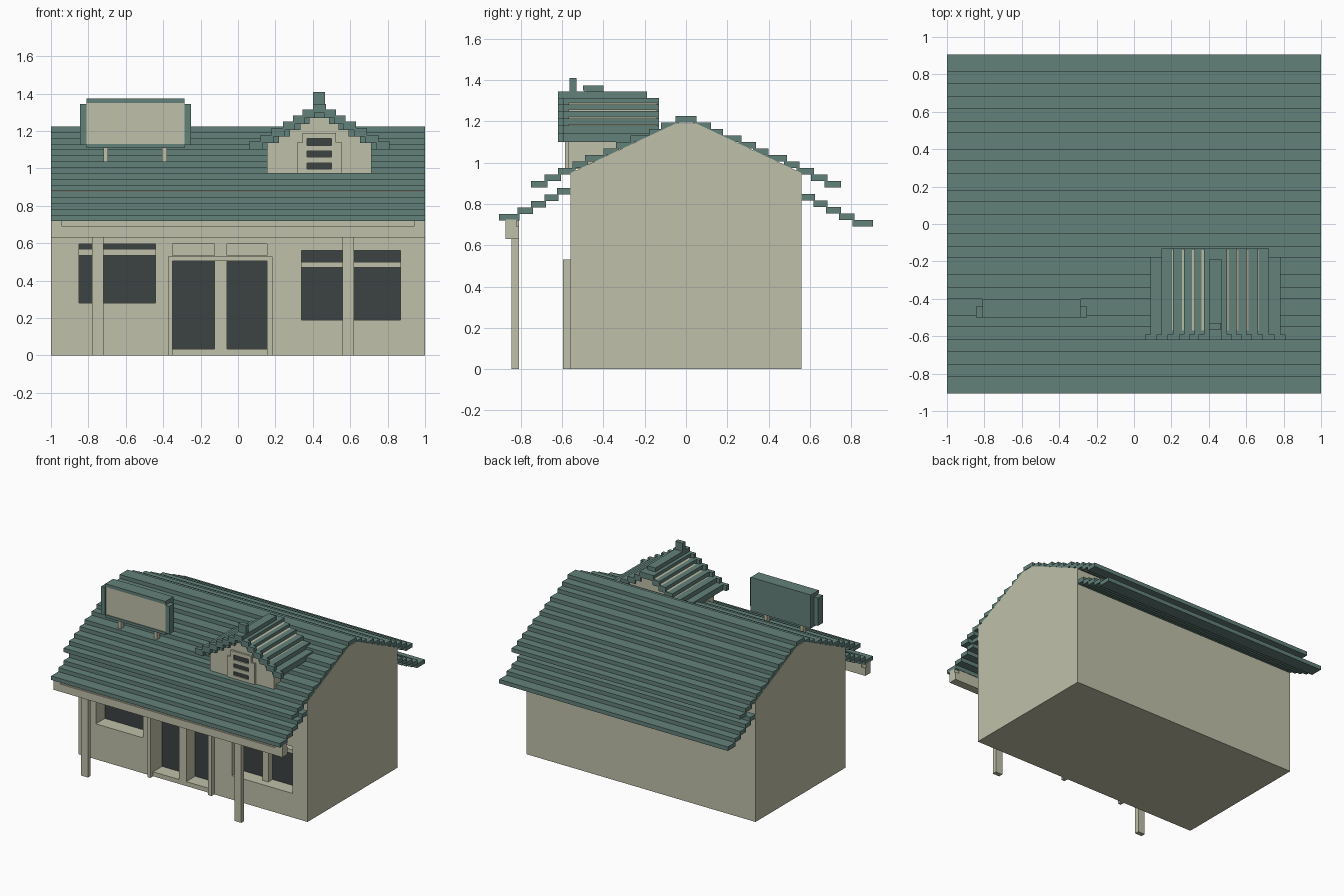
import bpy, bmesh

cube = bpy.data.objects.get("Cube")
if cube:
    bpy.data.objects.remove(cube, do_unlink=True)


def material(name, rgb):
    m = bpy.data.materials.new(name)
    m.use_nodes = True
    m.diffuse_color = (*rgb, 1)
    m.node_tree.nodes["Principled BSDF"].inputs["Base Color"].default_value = (*rgb, 1)
    return m


CREAM = material("cream wall", (0.53, 0.53, 0.40))
TEAL = material("teal roof", (0.125, 0.22, 0.195))
DARK = material("dark glass", (0.045, 0.054, 0.055))


def finish(name, bm, mat):
    bmesh.ops.recalc_face_normals(bm, faces=bm.faces)
    me = bpy.data.meshes.new(name)
    bm.to_mesh(me)
    bm.free()
    me.materials.append(mat)
    ob = bpy.data.objects.new(name, me)
    bpy.context.scene.collection.objects.link(ob)
    return ob


def add_box(bm, x0, x1, y0, y1, z0, z1):
    vs = bmesh.ops.create_cube(bm, size=1)["verts"]
    for v in vs:
        v.co.x = x1 if v.co.x > 0 else x0
        v.co.y = y1 if v.co.y > 0 else y0
        v.co.z = z1 if v.co.z > 0 else z0


def boxes(name, mat, *bounds):
    bm = bmesh.new()
    for b in bounds:
        add_box(bm, *b)
    return finish(name, bm, mat)


def prism(name, mat, profile, axis, a, b):
    """Extrude a (u, z) profile along x or y from a to b."""
    bm = bmesh.new()
    vs = [bm.verts.new((a, u, z) if axis == "x" else (u, a, z)) for u, z in profile]
    face = bm.faces.new(vs)
    ext = bmesh.ops.extrude_face_region(bm, geom=[face])["geom"]
    for v in ext:
        if isinstance(v, bmesh.types.BMVert):
            v.co["xyz".index(axis)] = b
    return finish(name, bm, mat)


# House body with recessed openings in the front wall
body = prism("house_walls", CREAM,
             [(-.56, 0), (.56, 0), (.56, .95), (.05, 1.19), (-.05, 1.19), (-.56, .95)],
             "x", -1, 1)
FRONT, BACK = -.56, -.44
openings = {
    "left_door": (-.35, -.125, .035, .505),
    "right_door": (-.06, .155, .035, .505),
    "small_window": (-.85, -.44, .28, .595),
    "large_window": (.34, .87, .19, .56),
}
transoms = [(-.35, -.125, .535, .595), (-.06, .155, .535, .595)]
cutter = boxes("opening_cutter", CREAM,
               *[(x0, x1, -.7, BACK, z0, z1) for x0, x1, z0, z1 in openings.values()],
               *[(x0, x1, -.7, -.54, z0, z1) for x0, x1, z0, z1 in transoms])
cutter.hide_render = True
mod = body.modifiers.new("openings", "BOOLEAN")
mod.operation, mod.solver, mod.object = "DIFFERENCE", "EXACT", cutter
bpy.context.view_layer.objects.active = body
bpy.ops.object.modifier_apply(modifier=mod.name)
bpy.data.objects.remove(cutter, do_unlink=True)

# Glass at the back of each opening, and the bars across the windows
for name, (x0, x1, z0, z1) in openings.items():
    boxes(name + "_glass", DARK, (x0, x1, BACK - .008, BACK + .001, z0, z1))
boxes("window_bars", CREAM,
      (-.85, -.44, -.50, BACK, .535, .57),
      (.34, .87, -.50, BACK, .47, .50),
      (.565, .615, -.50, BACK, .19, .56))

# Door surround
boxes("door_frame", CREAM,
      (-.375, -.35, -.595, -.56, 0, .53),
      (.155, .185, -.595, -.56, 0, .53),
      (-.35, .155, -.595, -.56, .505, .53))

# Porch beam and posts
boxes("porch_beam", CREAM,
      (-1, 1, -.875, -.81, .63, .69),
      (-.965, .965, -.865, -.81, .69, .725),
      (-1, -.94, -.875, -.82, .69, .725), (.94, 1, -.875, -.82, .69, .725))
boxes("porch_posts", CREAM,
      (-.78, -.72, -.845, -.81, 0, .63), (.56, .62, -.845, -.81, 0, .63))

# Stepped main roof: overlapping courses down both slopes
RX, STEP = .999, .0315
edges = [.05, .12, .18, .27, .34, .40, .49, .55, .62, .685, .75]
courses = [(-RX, RX, -.05, .05, 1.195, 1.225)]
for i in range(1, len(edges)):
    z = 1.195 - STEP * i
    inner, outer = edges[i - 1] - .015, edges[i]
    courses += [(-RX, RX, -outer, -inner, z, z + STEP),
                (-RX, RX, inner, outer, z, z + STEP)]
boxes("main_roof", TEAL, *courses)

# Lower eaves on the front and back
eave = [.55, .625, .685, .75, .815, .905]
for name, side, top in (("front_eave", -1, .845), ("back_eave", 1, .818)):
    steps = []
    for i in range(5):
        ys = sorted((side * (eave[i] - .008), side * eave[i + 1]))
        z = top - STEP * i
        steps.append((-RX, RX, *ys, z, z + STEP))
    boxes(name, TEAL, *steps)

# Dormer wall
CX = .435
prism("dormer_wall", CREAM,
      [(CX - .28, .97), (CX + .28, .97), (CX + .28, 1.15),
       (CX + .03, 1.31), (CX - .03, 1.31), (CX - .28, 1.15)], "y", -.57, -.14)

# Dormer roof: stepped courses, with a wider trim at the front edge
half = [.375, .315, .255, .195, .14, .09, .035]
tops = [1.145, 1.18, 1.215, 1.25, 1.282, 1.314, 1.345]
for name, y0, y1, shrink in (("dormer_trim", -.62, -.59, 0),
                             ("dormer_roof", -.59, -.13, .028)):
    steps = [(CX - .035, CX + .035, y0, min(y1, -.19), 1.3, 1.345)]
    for k in range(6):
        o, i = half[k] - shrink, half[k + 1] - shrink - .01
        z = tops[k]
        steps += [(CX - o, CX - i, y0, y1, z - .045, z),
                  (CX + i, CX + o, y0, y1, z - .045, z)]
    boxes(name, TEAL, *steps)
boxes("dormer_finial", TEAL, (.40, .465, -.565, -.53, 1.335, 1.41))

# Dormer louvre with stepped surround
boxes("louvre_frame", CREAM,
      (.315, .37, -.585, -.57, .972, 1.14), (.50, .555, -.585, -.57, .972, 1.14),
      (.345, .37, -.585, -.57, 1.14, 1.16), (.50, .525, -.585, -.57, 1.14, 1.16),
      (.345, .525, -.585, -.57, 1.16, 1.19))
boxes("louvre_opening", DARK, (.37, .50, -.576, -.569, .995, 1.16))
boxes("louvre_slats", CREAM,
      *[(.37, .50, -.585, -.57, z, z + .03) for z in (.968, 1.03, 1.092)])

# Roof sign board on two short legs
boxes("sign_board", TEAL,
      (-.81, -.285, -.485, -.40, 1.11, 1.375),
      (-.81, -.285, -.50, -.485, 1.35, 1.375),
      (-.81, -.285, -.50, -.485, 1.11, 1.13),
      (-.845, -.81, -.50, -.44, 1.125, 1.345),
      (-.285, -.25, -.50, -.44, 1.125, 1.345))
boxes("sign_face", CREAM, (-.81, -.285, -.493, -.484, 1.13, 1.35))
boxes("sign_legs", CREAM,
      *[(x, x + .025, -.47, -.43, .98, 1.11) for x in (-.72, -.405)])
